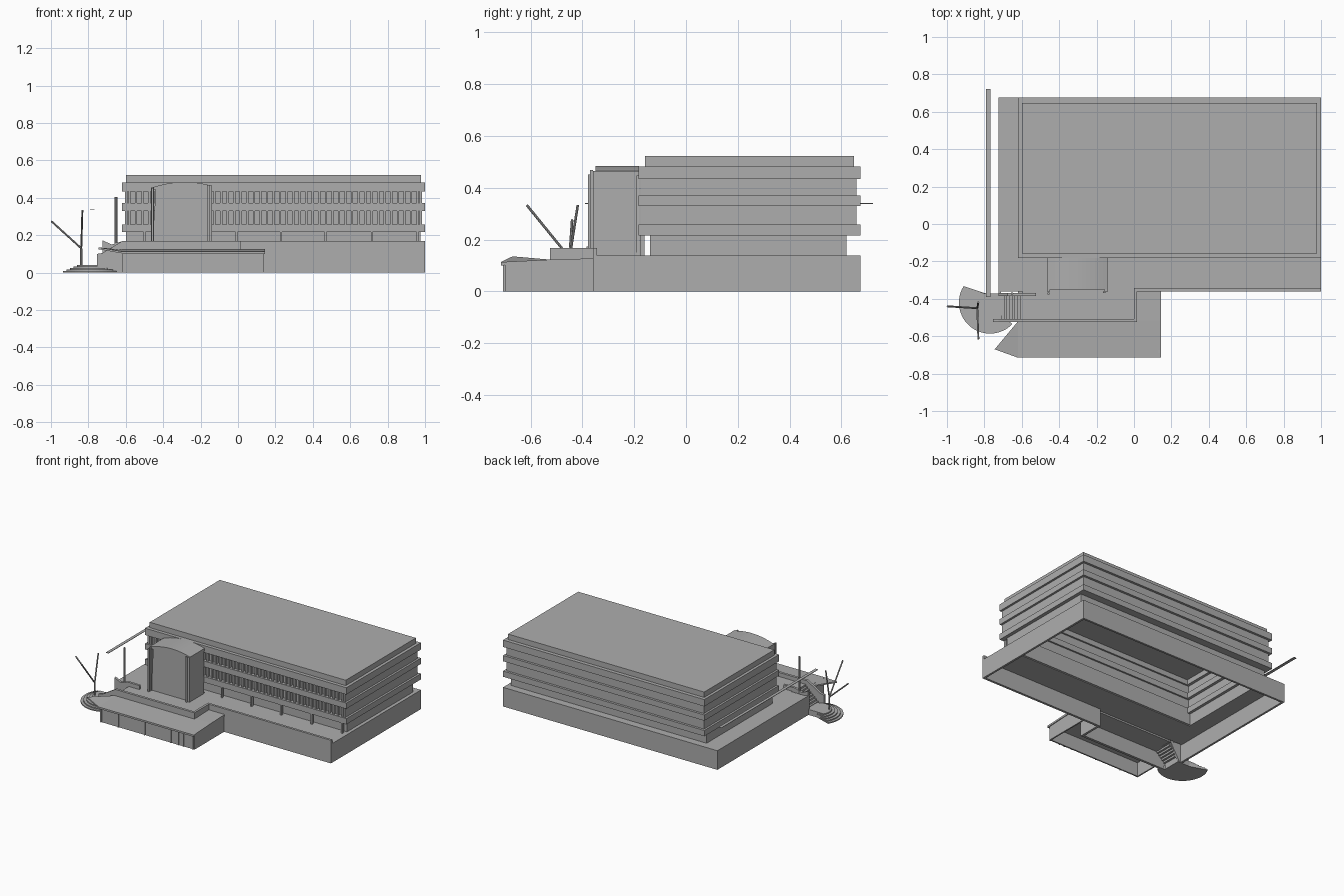
import bpy, bmesh, math
from mathutils import Vector

GREY = bpy.data.materials.new("concrete_grey")
GREY.diffuse_color = (0.42, 0.42, 0.42, 1)


def finish(name, bm):
    bmesh.ops.recalc_face_normals(bm, faces=bm.faces[:])
    me = bpy.data.meshes.new(name)
    bm.to_mesh(me)
    bm.free()
    me.materials.append(GREY)
    ob = bpy.data.objects.new(name, me)
    bpy.context.collection.objects.link(ob)
    return ob


def add_box(bm, x0, x1, y0, y1, z0, z1):
    vs = bmesh.ops.create_cube(bm, size=1)["verts"]
    for v in vs:
        v.co = Vector((x1 if v.co.x > 0 else x0, y1 if v.co.y > 0 else y0, z1 if v.co.z > 0 else z0))


def boxes(name, *items):
    bm = bmesh.new()
    for b in items:
        add_box(bm, *b)
    return finish(name, bm)


def ring(name, x0, x1, y0, y1, z0, z1, l, r, f, b):
    """Rectangular frame with wall thickness left, right, front, back."""
    return boxes(name, (x0, x1, y0, y0 + f, z0, z1), (x0, x1, y1 - b, y1, z0, z1),
                 (x0, x0 + l, y0 + f, y1 - b, z0, z1), (x1 - r, x1, y0 + f, y1 - b, z0, z1))


def prism(name, pts, offset):
    """Polygon given by 3D points, pushed along offset."""
    bm = bmesh.new()
    f = bm.faces.new([bm.verts.new(p) for p in pts])
    g = bmesh.ops.extrude_face_region(bm, geom=[f])["geom"]
    for e in g:
        if isinstance(e, bmesh.types.BMVert):
            e.co += Vector(offset)
    return finish(name, bm)


def rod(name, a, b, r, sides=8):
    a, b = Vector(a), Vector(b)
    bm = bmesh.new()
    bmesh.ops.create_cone(bm, cap_ends=True, segments=sides, radius1=r, radius2=r, depth=(b - a).length)
    q = (b - a).to_track_quat("Z", "Y")
    for v in bm.verts:
        v.co = q @ v.co + (a + b) / 2
    return finish(name, bm)


# Plinth walls, open underneath
boxes("plinth_walls",
      (0.985, 1.0, -0.36, 0.675, 0, 0.139),
      (-0.725, 1.0, 0.66, 0.675, 0, 0.139),
      (-0.725, -0.71, -0.37, 0.675, 0, 0.139),
      (0.0, 1.0, -0.36, -0.343, 0, 0.168),
      (0.0, 0.017, -0.525, -0.343, 0, 0.168),
      (-0.62, 0.017, -0.525, -0.507, 0, 0.168))
# Terrace floor with the building standing in its opening
ring("terrace", -0.725, 1.0, -0.36, 0.675, 0.129, 0.139, 0.135, 0.03, 0.225, 0.06)
boxes("front_terrace", (-0.595, 0.01, -0.515, -0.355, 0.129, 0.139))

# Ground floor, set back behind thin columns
ring("ground_floor_walls", -0.6, 0.975, -0.14, 0.62, 0.135, 0.22, 0.01, 0.01, 0.01, 0.01)
boxes("front_columns", *[(x - 0.005, x + 0.005, -0.178, -0.16, 0.139, 0.22)
                         for x in (-0.5, -0.008, 0.23, 0.468, 0.715, 0.96)])

# Projecting floor bands and recessed storeys
for i, (z0, z1) in enumerate(((0.216, 0.258), (0.329, 0.371), (0.433, 0.483))):
    ring(f"floor_band_{i + 1}", -0.62, 1.0, -0.183, 0.675, z0, z1, 0.05, 0.05, 0.05, 0.06)
for i, (z0, z1) in enumerate(((0.258, 0.329), (0.371, 0.433))):
    boxes(f"storey_walls_{i + 1}",
          (-0.605, -0.59, -0.175, 0.658, z0, z1),
          (0.97, 0.985, -0.175, 0.658, z0, z1),
          (-0.605, 0.985, 0.643, 0.658, z0, z1),
          (-0.59, 0.97, -0.155, -0.145, z0, z1))
    n = 44
    boxes(f"window_mullions_{i + 1}",
          *[(x - 0.006, x + 0.006, -0.175, -0.15, z0, z1)
            for x in (-0.58 + k * 1.54 / n for k in range(n + 1))])
boxes("roof", (-0.6, 0.978, -0.158, 0.648, 0.47, 0.522))
boxes("roof_deck", (-0.615, 0.995, -0.178, 0.67, 0.47, 0.482))

# Stair tower with curved roof and corner fins
N = 14
arc = []
for k in range(N + 1):
    x = -0.465 + 0.325 * k / N
    arc.append((x, 0.485 - 1.0 * (x + 0.285) ** 2))
prism("stair_tower", [(-0.453, -0.345, 0.135)] + [(x, -0.345, z - 0.012) for x, z in arc
      if -0.453 < x < -0.145] + [(-0.145, -0.345, 0.135)], (0, 0.165, 0))
prism("tower_roof", [(x, -0.35, z) for x, z in arc] + [(x, -0.35, z - 0.017) for x, z in reversed(arc)],
      (0, 0.168, 0))
boxes("tower_fins",
      (-0.465, -0.45, -0.36, -0.19, 0.139, 0.455), (-0.158, -0.14, -0.36, -0.19, 0.139, 0.465),
      (-0.463, -0.453, -0.378, -0.366, 0.139, 0.452), (-0.165, -0.153, -0.37, -0.36, 0.139, 0.468))

# Low front pavilion: walls, window posts, sloping roof and raised canopy tip
boxes("pavilion_walls",
      (-0.62, 0.14, -0.7, -0.69, 0, 0.108), (0.13, 0.14, -0.69, -0.36, 0, 0.115),
      (-0.62, -0.61, -0.69, -0.52, 0, 0.11))
boxes("pavilion_posts", *[(x - 0.004, x + 0.004, -0.706, -0.7, 0, 0.105)
                          for x in (-0.61, -0.47, -0.26, -0.05, 0.01, 0.05, 0.13)])
prism("pavilion_roof", [(-0.62, -0.715, 0.113), (-0.62, -0.515, 0.123), (-0.62, -0.36, 0.127),
                        (-0.62, -0.36, 0.115), (-0.62, -0.515, 0.109), (-0.62, -0.715, 0.1)],
      (0.765, 0, 0))
prism("canopy_tip", [(-0.62, -0.715, 0.103), (-0.62, -0.52, 0.112), (-0.745, -0.67, 0.125)],
      (0, 0, 0.01))

# Entrance stair between two sloping side walls
S = 8
boxes("stair_steps", *[(-0.71 + 0.115 * k / S, -0.71 + 0.115 * (k + 1) / S + 0.004, -0.507, -0.375,
                        0.03 + 0.109 * k / S, 0.03 + 0.109 * (k + 1) / S) for k in range(S)])
prism("stair_wall_front", [(-0.755, -0.525, 0.0), (-0.755, -0.525, 0.1), (-0.725, -0.525, 0.105),
                           (-0.62, -0.525, 0.168), (-0.6, -0.525, 0.168), (-0.6, -0.525, 0.0)],
      (0, 0.018, 0))
prism("stair_wall_back", [(-0.725, -0.385, 0.0), (-0.725, -0.385, 0.173), (-0.675, -0.385, 0.15),
                          (-0.62, -0.385, 0.168), (-0.525, -0.385, 0.168), (-0.525, -0.385, 0.13),
                          (-0.62, -0.385, 0.13), (-0.7, -0.385, 0.0)], (0, 0.017, 0))

# Rounded steps at the foot of the stair
for i in range(5):
    r = 0.166 - 0.019 * i
    z = 0.008 * i
    pts = [(-0.77 + r * math.cos(a), -0.42 + r * math.sin(a), z)
           for a in (math.radians(148 + 168 * k / 24) for k in range(25))]
    pts += [(-0.69, -0.5, z), (-0.69, -0.372, z), (-0.79, -0.372, z)]
    prism(f"round_step_{i + 1}", pts, (0, 0, 0.008))

# Branching sculpture
joint = (-0.838, -0.45, 0.13)
rod("sculpture_post", (-0.838, -0.45, 0.03), joint, 0.006)
for i, tip in enumerate(((-0.998, -0.44, 0.275), (-0.832, -0.615, 0.333), (-0.832, -0.418, 0.333))):
    rod(f"sculpture_branch_{i + 1}", joint, tip, 0.005)

# Tall pole and the long thin overhead strip
rod("pole", (-0.652, -0.372, 0.13), (-0.652, -0.372, 0.405), 0.007)
boxes("overhead_strip", (-0.79, -0.768, -0.39, 0.722, 0.338, 0.341))
